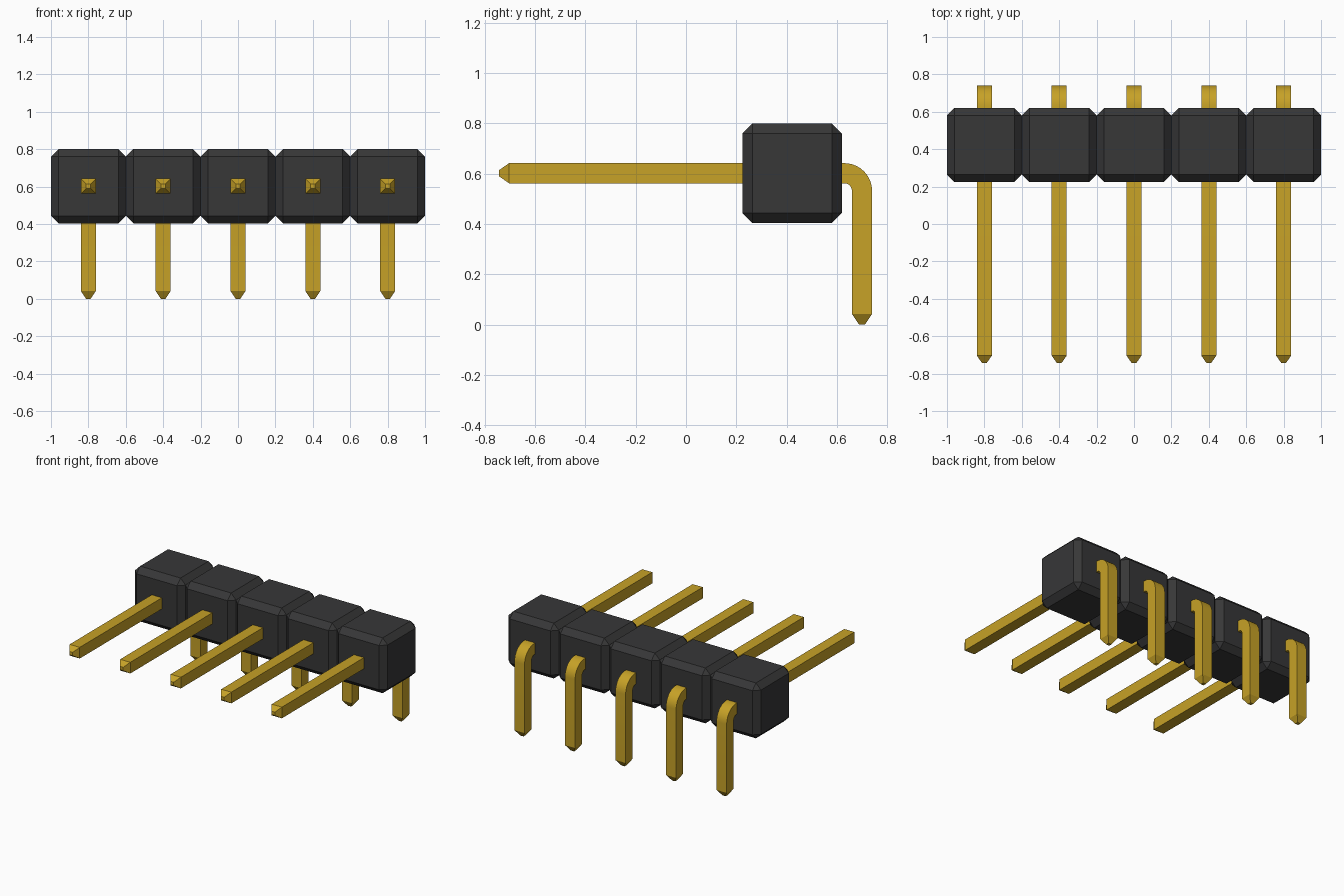
import bpy, bmesh, math
from mathutils import Vector

if "Cube" in bpy.data.objects:
    bpy.data.objects.remove(bpy.data.objects["Cube"], do_unlink=True)


def make_material(name, rgb):
    mat = bpy.data.materials.new(name)
    mat.use_nodes = True
    mat.diffuse_color = (*rgb, 1)
    mat.node_tree.nodes["Principled BSDF"].inputs["Base Color"].default_value = (*rgb, 1)
    return mat


def add_object(name, bm, mat, x):
    bmesh.ops.recalc_face_normals(bm, faces=bm.faces)
    mesh = bpy.data.meshes.new(name)
    bm.to_mesh(mesh)
    bm.free()
    mesh.materials.append(mat)
    obj = bpy.data.objects.new(name, mesh)
    obj.location.x = x
    bpy.context.collection.objects.link(obj)
    return obj


black = make_material("black plastic", (0.038, 0.038, 0.039))
gold = make_material("gold metal", (0.57, 0.36, 0.02))

PITCH, COUNT = 0.4, 5
AXIS_Z, HALF, TIP = 0.602, 0.04, 0.012
BEND_Y, BEND_R, BEND_STEPS = 0.63, 0.07, 10


def housing_block():
    """Chamfered plastic cube."""
    bm = bmesh.new()
    bmesh.ops.create_cube(bm, size=1)
    for v in bm.verts:
        v.co = Vector((v.co.x * 0.4, 0.4225 + v.co.y * 0.396, AXIS_Z + v.co.z * 0.396))
    bmesh.ops.bevel(bm, geom=bm.edges[:], offset=0.04, segments=1, affect='EDGES')
    return bm


def bent_pin():
    """Square wire swept along a right-angle path with tapered ends."""
    # Each section: y, z, turn angle, half width
    sections = [(-0.744, AXIS_Z, 0, TIP), (-0.704, AXIS_Z, 0, HALF)]
    for i in range(BEND_STEPS + 1):
        a = math.pi / 2 * i / BEND_STEPS
        sections.append((BEND_Y + BEND_R * math.sin(a),
                         AXIS_Z - BEND_R * (1 - math.cos(a)), a, HALF))
    leg_y = BEND_Y + BEND_R
    sections += [(leg_y, 0.042, math.pi / 2, HALF), (leg_y, 0, math.pi / 2, TIP)]

    bm = bmesh.new()
    rings = []
    for y, z, a, h in sections:
        rings.append([bm.verts.new((sx * h, y + sn * h * math.sin(a), z + sn * h * math.cos(a)))
                      for sx, sn in ((-1, -1), (1, -1), (1, 1), (-1, 1))])
    for r, s in zip(rings, rings[1:]):
        for k in range(4):
            n = (k + 1) % 4
            bm.faces.new((r[k], r[n], s[n], s[k]))
    bm.faces.new(rings[0])
    bm.faces.new(rings[-1])
    return bm


# Row of blocks, each carrying one pin
for i in range(COUNT):
    x = (i - (COUNT - 1) / 2) * PITCH
    add_object(f"housing_block_{i + 1}", housing_block(), black, x)
    pin = add_object(f"pin_{i + 1}", bent_pin(), gold, x)
    bpy.ops.object.select_all(action='DESELECT')
    pin.select_set(True)
    bpy.context.view_layer.objects.active = pin
    bpy.ops.object.shade_smooth_by_angle(angle=math.radians(20))
